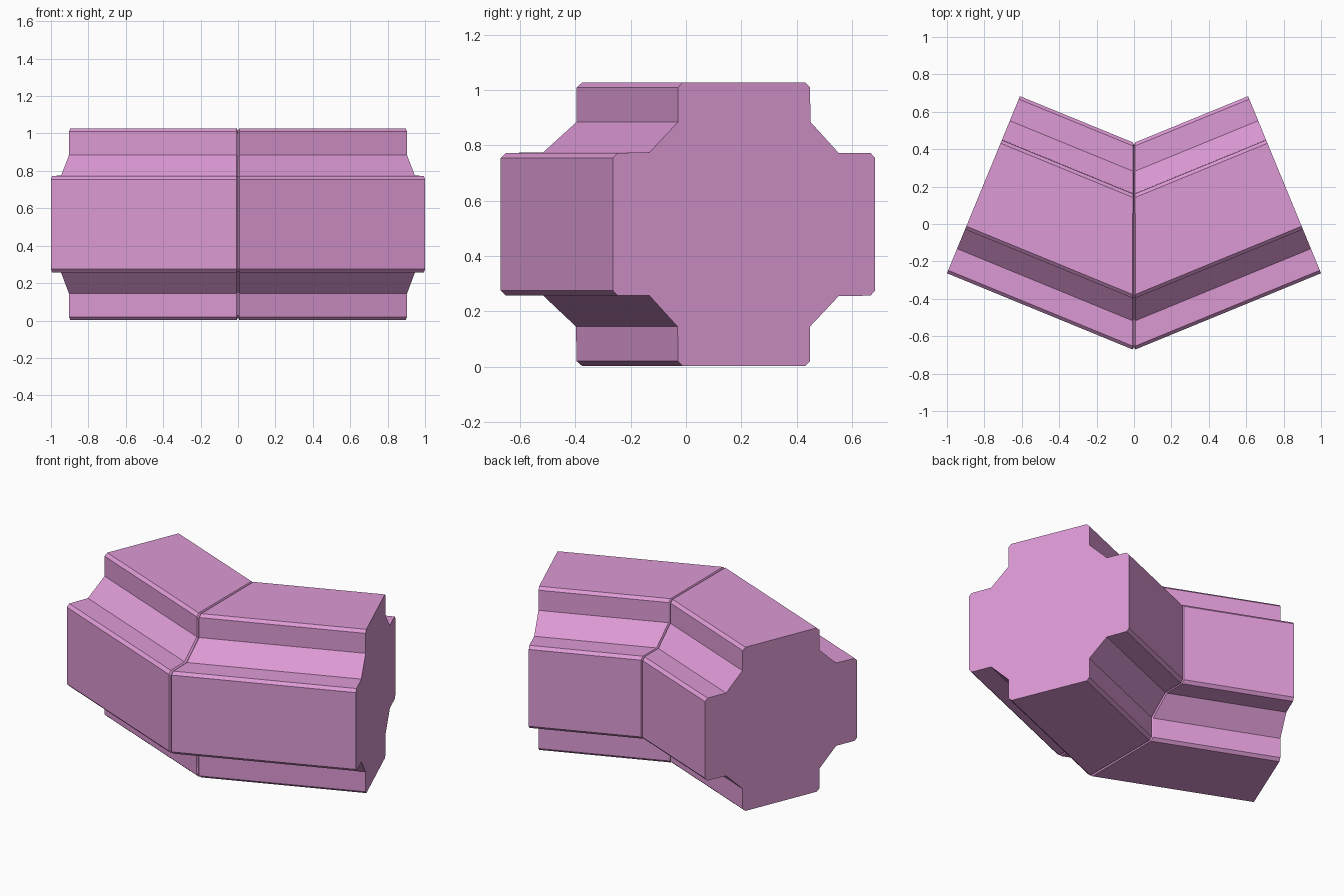
import bpy, bmesh, math
from mathutils import Vector

cube = bpy.data.objects.get("Cube")
if cube:
    bpy.data.objects.remove(cube, do_unlink=True)

# Single pink colour
pink = bpy.data.materials.new("pink")
pink.use_nodes = True
colour = (0.72, 0.32, 0.66, 1)
pink.diffuse_color = colour
pink.node_tree.nodes["Principled BSDF"].inputs["Base Color"].default_value = colour

# One quarter of the stepped cross section, with lightly chamfered corners
QUARTER = [(0.512, -0.24), (0.512, 0.24), (0.495, 0.258), (0.37, 0.258),
           (0.26, 0.37), (0.258, 0.495), (0.24, 0.512)]
profile = []
for turn in range(4):
    c, s = [(1, 0), (0, 1), (-1, 0), (0, -1)][turn]
    profile += [(u * c - v * s, u * s + v * c) for u, v in QUARTER[1:]]

BEND = math.radians(22.4)
SEAM_Y, MID_Z = -0.12, 0.515
END = Vector((0.805, 0.21, MID_Z))


def section(bm, side, t, scale=1.0):
    """Ring of vertices, from the mitred seam (t=0) to the square end (t=1)."""
    ring = []
    for u, v in profile:
        u, v = u * scale, v * scale
        seam = Vector((0, SEAM_Y + u / math.cos(BEND), MID_Z + v))
        end = END + Vector((-u * math.sin(BEND), u * math.cos(BEND), v))
        p = seam.lerp(end, t)
        ring.append(bm.verts.new((p.x * side, p.y, p.z)))
    return ring


# Bent bar: two mirrored arms meeting at a thin groove
bm = bmesh.new()
rings = [section(bm, -1, 1), section(bm, -1, 0.009), section(bm, 1, 0, 0.975),
         section(bm, 1, 0.009), section(bm, 1, 1)]
for a, b in zip(rings, rings[1:]):
    for i in range(len(a)):
        j = (i + 1) % len(a)
        bm.faces.new((a[i], a[j], b[j], b[i]))
bm.faces.new(rings[0])
bm.faces.new(rings[-1])
bmesh.ops.recalc_face_normals(bm, faces=bm.faces)

mesh = bpy.data.meshes.new("bent_bar")
bm.to_mesh(mesh)
bm.free()
mesh.materials.append(pink)
bar = bpy.data.objects.new("bent_bar", mesh)
bpy.context.collection.objects.link(bar)
